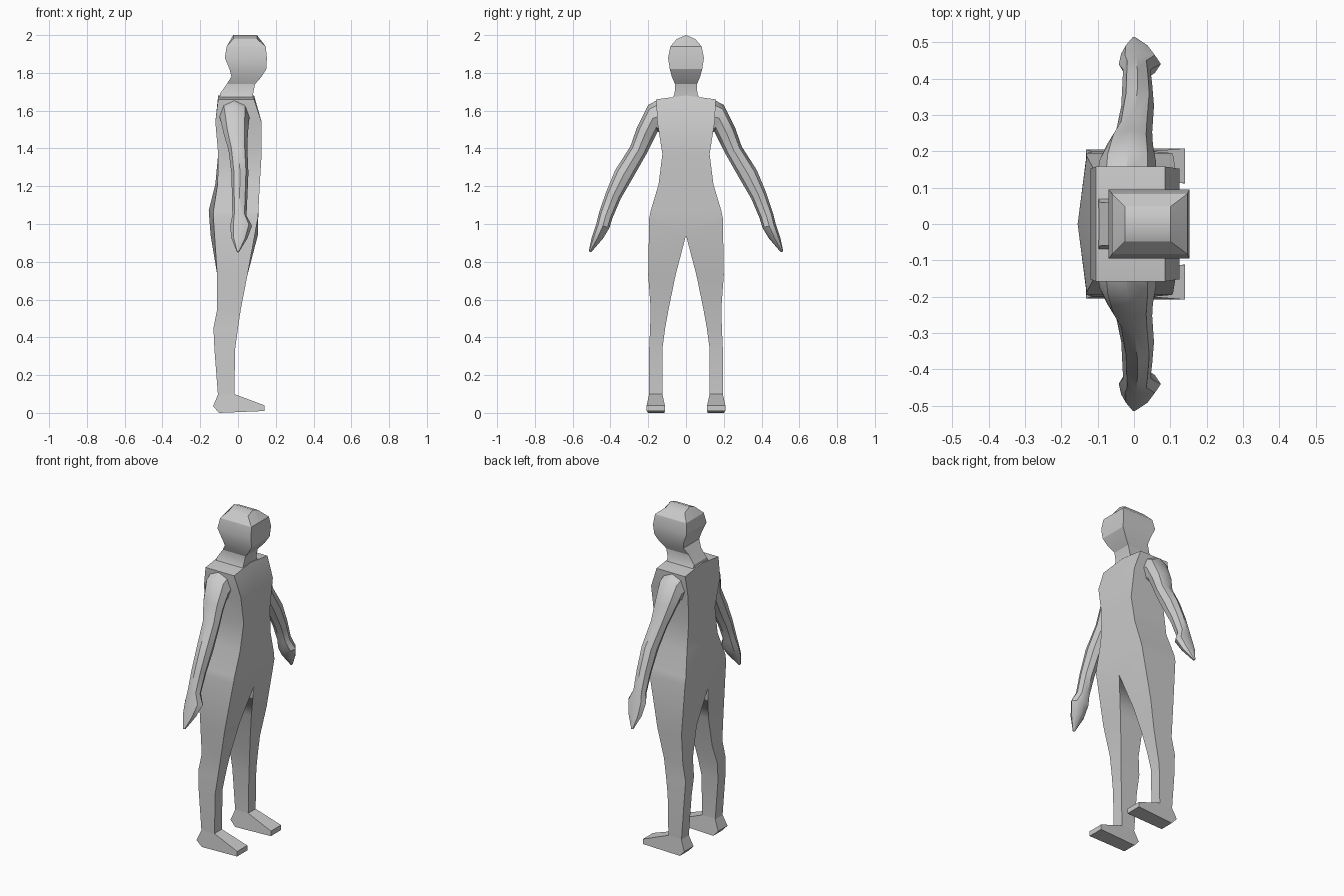
import bpy
import bmesh
from math import cos, sin, pi, radians
from mathutils import Vector

default_cube = bpy.data.objects.get("Cube")
if default_cube:
    bpy.data.objects.remove(default_cube, do_unlink=True)

grey = bpy.data.materials.new("plain grey")
grey.use_nodes = True
grey.diffuse_color = (0.6, 0.6, 0.6, 1)
grey.node_tree.nodes["Principled BSDF"].inputs["Base Color"].default_value = grey.diffuse_color


def loft(name, rings, smooth_angle):
    """Skin a stack of rings, drop faces on the centre plane, mirror left to right."""
    bm = bmesh.new()
    loops = [[bm.verts.new(point) for point in ring] for ring in rings]
    for lower, upper in zip(loops, loops[1:]):
        count = len(lower)
        for i in range(count):
            j = (i + 1) % count
            bm.faces.new((lower[i], lower[j], upper[j], upper[i]))
    bm.faces.new(loops[0][::-1])
    bm.faces.new(loops[-1])
    bmesh.ops.recalc_face_normals(bm, faces=bm.faces)
    centre = [f for f in bm.faces if all(abs(v.co.y) < 0.001 for v in f.verts)]
    bmesh.ops.delete(bm, geom=centre, context="FACES")
    mesh = bpy.data.meshes.new(name)
    bm.to_mesh(mesh)
    bm.free()
    mesh.materials.append(grey)
    part = bpy.data.objects.new(name, mesh)
    bpy.context.collection.objects.link(part)
    mirror = part.modifiers.new("mirror", "MIRROR")
    mirror.use_axis = (False, True, False)
    mirror.merge_threshold = 0.0005
    bpy.ops.object.select_all(action="DESELECT")
    part.select_set(True)
    bpy.context.view_layer.objects.active = part
    bpy.ops.object.shade_smooth_by_angle(angle=radians(smooth_angle))
    return part


def box_ring(z, back, front, outer, inner=0, inner_z=None, inner_back=None):
    """Four-cornered half section; the inner edge can differ in height and depth."""
    iz = z if inner_z is None else inner_z
    ib = back if inner_back is None else inner_back
    return [Vector((ib, inner, iz)), Vector((front, inner, iz)),
            Vector((front, outer, z)), Vector((back, outer, z))]


def round_ring(outer, inner, back, front, sides=8):
    """Oval arm section spanning an outer and an inner (y, z) point."""
    a, b = Vector((0, *outer)), Vector((0, *inner))
    middle, half = (a + b) / 2, (a - b) / 2
    ring = []
    for i in range(sides):
        t = 2 * pi * i / sides
        point = middle + half * cos(t)
        point.x = (back + front) / 2 + (front - back) / 2 * sin(t)
        ring.append(point)
    return ring


# Torso and legs, from ankle to shoulder
loft("torso_and_legs", [
    box_ring(0.08, -0.105, -0.02, 0.195, inner=0.125),
    box_ring(0.34, -0.125, -0.015, 0.195, inner=0.125),
    box_ring(0.45, -0.13, 0, 0.19, inner=0.11),
    box_ring(0.55, -0.11, 0.015, 0.187, inner=0.092),
    box_ring(0.73, -0.11, 0.05, 0.2, inner=0.055),
    box_ring(1.03, -0.13, 0.105, 0.195, inner_z=0.94, inner_back=-0.145),
    box_ring(1.07, -0.13, 0.108, 0.187, inner_back=-0.155),
    box_ring(1.21, -0.108, 0.115, 0.145, inner_back=-0.12),
    box_ring(1.37, -0.105, 0.125, 0.125),
    box_ring(1.54, -0.12, 0.125, 0.152),
    box_ring(1.66, -0.105, 0.085, 0.158, inner_z=1.68),
], 25)

# Neck and head, closing in a low ridge
loft("neck_and_head", [
    box_ring(1.65, -0.1, 0.08, 0.08),
    box_ring(1.69, -0.095, 0.08, 0.06),
    box_ring(1.74, -0.06, 0.09, 0.058),
    box_ring(1.78, -0.035, 0.125, 0.075),
    box_ring(1.82, -0.045, 0.15, 0.086),
    box_ring(1.88, -0.07, 0.153, 0.095),
    box_ring(1.94, -0.06, 0.147, 0.083),
    box_ring(1.98, -0.025, 0.1, 0.048, inner_z=2),
], 25)

# Arms, from shoulder to fingertips
loft("arms", [
    round_ring((0.145, 1.66), (0.135, 1.48), -0.1, 0.06),
    round_ring((0.2, 1.63), (0.15, 1.49), -0.095, 0.06),
    round_ring((0.26, 1.51), (0.175, 1.44), -0.075, 0.052),
    round_ring((0.295, 1.41), (0.21, 1.37), -0.05, 0.05),
    round_ring((0.375, 1.285), (0.275, 1.255), -0.035, 0.055),
    round_ring((0.425, 1.165), (0.345, 1.135), -0.032, 0.05),
    round_ring((0.46, 1.06), (0.39, 1.03), -0.03, 0.045),
    round_ring((0.475, 1.0), (0.405, 0.98), -0.042, 0.074),
    round_ring((0.5, 0.925), (0.438, 0.925), -0.035, 0.05),
    round_ring((0.515, 0.855), (0.502, 0.85), -0.006, 0.006),
], 40)

# Feet, as a wedge from heel to toe with a narrow ankle
foot_outline = [(-0.1, 0, 0.115, 0.2), (0.14, 0.01, 0.112, 0.208),
                (0.14, 0.04, 0.112, 0.208), (-0.02, 0.1, 0.125, 0.195),
                (-0.105, 0.1, 0.125, 0.195), (-0.132, 0.035, 0.117, 0.205)]
loft("feet", [
    [Vector((x, inner, z)) for x, z, inner, outer in foot_outline],
    [Vector((x, outer, z)) for x, z, inner, outer in foot_outline],
], 20)
